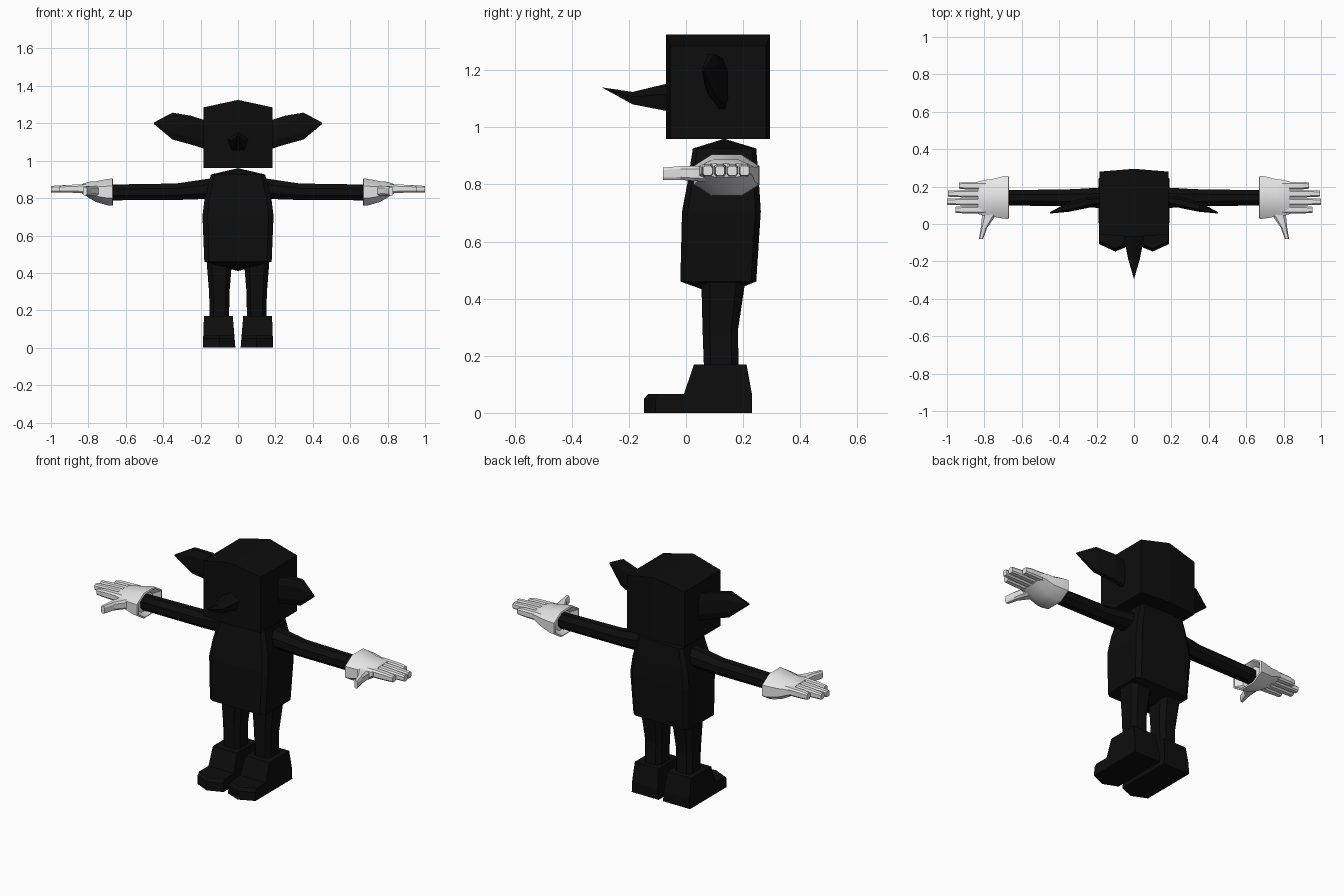
import bpy, bmesh, math

cube = bpy.data.objects.get("Cube")
if cube:
    bpy.data.objects.remove(cube, do_unlink=True)


def material(name, value):
    mat = bpy.data.materials.new(name)
    mat.use_nodes = True
    colour = (value, value, value, 1)
    mat.diffuse_color = colour
    mat.node_tree.nodes["Principled BSDF"].inputs["Base Color"].default_value = colour
    return mat


BLACK = material("matte black", 0.004)
WHITE = material("glove white", 0.8)


def chamfered(k):
    """Unit square with its corners cut; k is where the cut starts."""
    return [(1, -k), (1, k), (k, 1), (-k, 1), (-1, k), (-1, -k), (-k, -1), (k, -1)]


def polygon(n):
    """Regular polygon with a corner pointing up."""
    return [(math.sin(math.tau * i / n), math.cos(math.tau * i / n)) for i in range(n)]


def sections(axis, profile, stations):
    """Rings along an axis from (position, centre u, centre v, half u, half v)."""
    rings = []
    for t, cu, cv, hu, hv in stations:
        ring = []
        for u, v in profile:
            p = [cu + u * hu, cv + v * hv]
            p.insert(axis, t)
            ring.append(p)
        rings.append(ring)
    return rings


def loft(name, rings, mat, side=1, smooth=False):
    """Skin a list of equal rings and cap both ends."""
    bm = bmesh.new()
    rows = [[bm.verts.new((p[0] * side, p[1], p[2])) for p in r] for r in rings]
    n = len(rows[0])
    for a, b in zip(rows, rows[1:]):
        for i in range(n):
            j = (i + 1) % n
            bm.faces.new((a[i], a[j], b[j], b[i]))
    bm.faces.new(rows[0])
    bm.faces.new(rows[-1])
    bmesh.ops.remove_doubles(bm, verts=bm.verts, dist=0.0005)
    bmesh.ops.recalc_face_normals(bm, faces=bm.faces)
    mesh = bpy.data.meshes.new(name)
    bm.to_mesh(mesh)
    bm.free()
    mesh.materials.append(mat)
    obj = bpy.data.objects.new(name, mesh)
    bpy.context.collection.objects.link(obj)
    if smooth:
        bpy.ops.object.select_all(action="DESELECT")
        obj.select_set(True)
        bpy.context.view_layer.objects.active = obj
        bpy.ops.object.shade_smooth_by_angle(angle=math.radians(40))
    return obj


# Head: ridged block, slightly bowed at front and back
head = []
for x, front, back, top in ((-.185, -.055, .28, 1.285), (0, -.07, .295, 1.325),
                            (.185, -.055, .28, 1.285)):
    head.append([(x, front, .96), (x, back, .96), (x, back, top), (x, front, top)])
loft("head", head, BLACK)

# Pointed nose
loft("nose", sections(1, polygon(5), [
    (-.05, 0, 1.1, .062, .057), (-.187, 0, 1.1, .033, .024), (-.295, 0, 1.14, 0, 0)]), BLACK)

# Torso with peaked top and bottom
loft("torso", sections(2, chamfered(.86), [
    (.41, 0, .12, 0, 0), (.46, 0, .113, .18, .133), (.705, 0, .124, .19, .138),
    (.80, 0, .13, .178, .126), (.926, 0, .135, .145, .111), (.96, 0, .134, 0, 0)]), BLACK)

for side, label in ((1, "left"), (-1, "right")):
    # Leaf-shaped ear
    loft(label + "_ear", sections(0, chamfered(.5), [
        (.17, .128, 1.137, .02, .077), (.25, .115, 1.163, .03, .077),
        (.35, .09, 1.185, .025, .072), (.45, .06, 1.2, .004, .004)]), BLACK, side)

    # Arm
    loft(label + "_arm", sections(0, chamfered(.42), [
        (.12, .14, .853, .058, .056), (.33, .14, .834, .046, .044),
        (.71, .14, .83, .04, .042)]), BLACK, side)

    # Glove palm with a flared, hollow cuff
    loft(label + "_glove", sections(0, chamfered(.45), [
        (.70, .14, .83, .07, .05), (.668, .142, .832, .105, .066),
        (.672, .142, .832, .115, .073), (.70, .142, .832, .113, .07),
        (.76, .14, .835, .10, .055), (.80, .14, .845, .095, .042),
        (.835, .14, .85, .086, .024)]), WHITE, side, True)

    # Four fingers
    for i, tip in enumerate((.955, 1.0, .995, .935)):
        y = .076 + i * .043
        loft(f"{label}_finger_{i + 1}", sections(0, chamfered(.6), [
            (.79, y, .85, .021, .024), (.9, y, .85, .02, .021),
            (tip, y, .848, .016, .017)]), WHITE, side)

    # Thumb
    loft(label + "_thumb", sections(1, chamfered(.6), [
        (.09, .755, .838, .05, .03), (.03, .782, .838, .032, .026),
        (-.02, .802, .84, .017, .024), (-.08, .818, .837, .011, .022)]), WHITE, side)

    # Leg
    loft(label + "_leg", sections(2, chamfered(.6), [
        (.10, .1, .125, .052, .06), (.29, .1, .12, .054, .062),
        (.45, .1, .13, .067, .076), (.52, .1, .13, .067, .076)]), BLACK, side)

    # Shoe: side outline repeated across its width, toe pointed in the middle
    shoe = []
    for x, lean, toe in ((.014, .014, -.112), (.10, 0, -.147), (.188, -.006, -.107)):
        outline = [(toe, 0), (toe, .05), (toe + .016, .067), (-.007, .067),
                   (.028, .17), (.212, .17), (.232, .06), (.232, 0)]
        shoe.append([(x + lean * z / .17, y, z) for y, z in outline])
    loft(label + "_shoe", shoe, BLACK, side)
